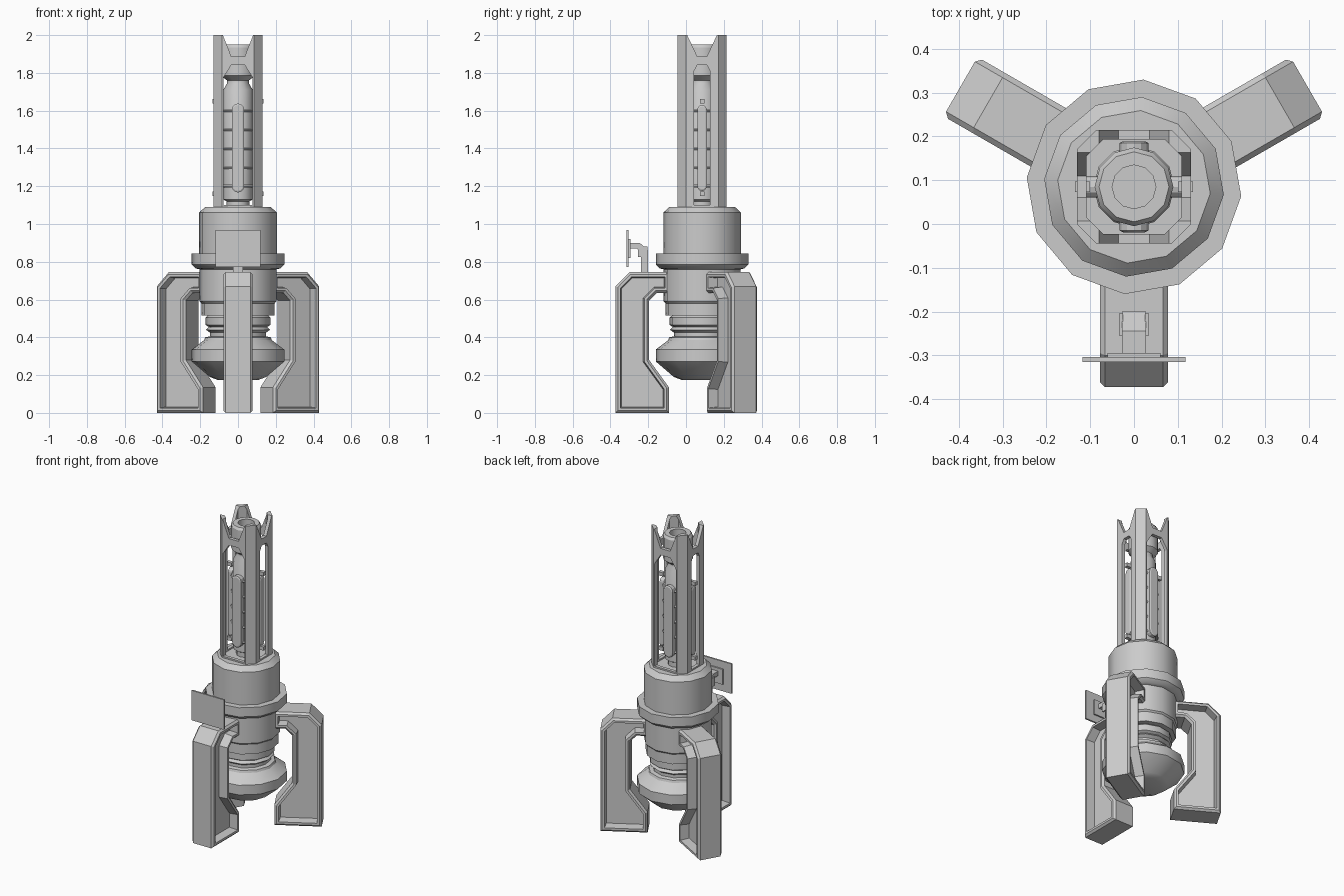
import bpy, bmesh, math
from mathutils import Matrix, Vector

if "Cube" in bpy.data.objects:
    bpy.data.objects.remove(bpy.data.objects["Cube"])

CY = 0.085  # y of the central axis


def finish(bm, name, smooth=None):
    bmesh.ops.recalc_face_normals(bm, faces=bm.faces)
    me = bpy.data.meshes.new(name)
    bm.to_mesh(me)
    bm.free()
    ob = bpy.data.objects.new(name, me)
    bpy.context.collection.objects.link(ob)
    if smooth:
        bpy.ops.object.select_all(action='DESELECT')
        ob.select_set(True)
        bpy.context.view_layer.objects.active = ob
        bpy.ops.object.shade_smooth_by_angle(angle=math.radians(smooth))
    return ob


def lathe(name, profile, sides=12, turn=-5, closed=False):
    """Revolve (radius, z) points about the central axis."""
    bm = bmesh.new()
    rings = []
    for r, z in profile:
        a = [math.radians(turn) + math.tau * i / sides for i in range(sides)]
        rings.append([bm.verts.new((r * math.cos(t), CY + r * math.sin(t), z)) for t in a])
    pairs = list(zip(rings, rings[1:]))
    if closed:
        pairs.append((rings[-1], rings[0]))
    else:
        bm.faces.new(rings[0])
        bm.faces.new(rings[-1])
    for a, b in pairs:
        for i in range(sides):
            j = (i + 1) % sides
            bm.faces.new((a[i], a[j], b[j], b[i]))
    return finish(bm, name, 32)


def prism_bm(points, half):
    """Extrude an outline in the xz plane from y=-half to y=half."""
    bm = bmesh.new()
    a = [bm.verts.new((x, -half, z)) for x, z in points]
    b = [bm.verts.new((x, half, z)) for x, z in points]
    caps = [bm.faces.new(a), bm.faces.new(b)]
    for i in range(len(points)):
        j = (i + 1) % len(points)
        bm.faces.new((a[i], a[j], b[j], b[i]))
    bmesh.ops.recalc_face_normals(bm, faces=bm.faces)
    return bm, caps


def place(angle, r=0):
    return (Matrix.Translation((0, CY, 0)) @ Matrix.Rotation(math.radians(angle), 4, 'Z')
            @ Matrix.Translation((r, 0, 0)))


def box(name, x, y, z):
    bm = bmesh.new()
    bmesh.ops.create_cube(bm, size=1)
    for v in bm.verts:
        v.co = Vector([(lo + hi) / 2 + c * (hi - lo) for c, (lo, hi) in zip(v.co, (x, y, z))])
    return finish(bm, name)


# Turned lower body
lathe("body", [(0.11, 0.175), (0.15, 0.19), (0.246, 0.272), (0.246, 0.335), (0.18, 0.385),
               (0.175, 0.4), (0.15, 0.405), (0.15, 0.425), (0.17, 0.44), (0.155, 0.455), (0.172, 0.465),
               (0.172, 0.505), (0.16, 0.515), (0.195, 0.515), (0.195, 0.58), (0.204, 0.59),
               (0.204, 0.76), (0.225, 0.765), (0.246, 0.785), (0.246, 0.845),
               (0.206, 0.845), (0.206, 1.06), (0.175, 1.09)])

# Three legs with recessed side panels
outline = [(0.458, 0), (0.458, 0.67), (0.385, 0.745), (0.17, 0.745), (0.17, 0.635),
           (0.24, 0.635), (0.28, 0.595), (0.28, 0.28), (0.175, 0.135), (0.175, 0)]
for name, angle in (("front_leg", -90), ("right_leg", 30), ("left_leg", 150)):
    bm, caps = prism_bm(outline, 0.066)
    for cap in caps:
        bmesh.ops.inset_region(bm, faces=[cap], thickness=0.012, depth=0.012, use_even_offset=True)
        bmesh.ops.inset_region(bm, faces=[cap], thickness=0.014, use_even_offset=True)
        bmesh.ops.inset_region(bm, faces=[cap], thickness=0.006, use_even_offset=True)
        for v in cap.verts:
            v.co.y *= 0.022 / 0.078
    bm.transform(place(angle))
    finish(bm, name)

# Square barrel shroud with chamfered corners
def octagon(h, c):
    return [(h, -h + c), (h, h - c), (h - c, h), (-h + c, h),
            (-h, h - c), (-h, -h + c), (-h + c, -h), (h - c, -h)]

bm = bmesh.new()
loops = [[bm.verts.new((x, CY + y, z)) for x, y in octagon(h, c)]
         for h, c, z in ((0.13, 0.044, 1.07), (0.13, 0.044, 2), (0.108, 0.038, 2), (0.108, 0.038, 1.07))]
for a, b in zip(loops, loops[1:] + loops[:1]):
    for i in range(8):
        bm.faces.new((a[i], a[(i + 1) % 8], b[(i + 1) % 8], b[i]))
shroud = finish(bm, "barrel_shroud")

# Cut the side windows and the notches at the muzzle
cutters = []
for angle, w, t in ((0, 0.078, 0.035), (90, 0.042, 0.025)):
    window = [(-w, 1.1), (w, 1.1), (w, 1.775 + (0.078 - w)), (t, 1.842), (-t, 1.842), (-w, 1.775 + (0.078 - w))]
    notch = [(-0.088, 2.02), (-t, 1.886), (t, 1.886), (0.088, 2.02)]
    for pts in (window, notch):
        bm, _ = prism_bm(pts, 0.3)
        bm.transform(place(angle))
        cutters.append(finish(bm, "shroud_cutter"))
bpy.context.view_layer.objects.active = shroud
for cutter in cutters:
    cutter.hide_render = True
    m = shroud.modifiers.new("cut", 'BOOLEAN')
    m.operation, m.object, m.solver = 'DIFFERENCE', cutter, 'EXACT'
    bpy.ops.object.modifier_apply(modifier=m.name)
    bpy.data.objects.remove(cutter)

# Inner barrel with hollow muzzle
lathe("inner_barrel", [(0.06, 1.07), (0.06, 1.12), (0.078, 1.13), (0.078, 1.71), (0.058, 1.745), (0.058, 1.76),
                       (0.09, 1.785), (0.09, 1.935), (0.08, 1.95), (0.05, 1.95), (0.05, 1.82)], turn=0)

# Coil rings round the barrel
for k in range(5):
    z = 1.2 + 0.1 * k
    ring = [(0.084 + 0.009 * math.cos(math.tau * i / 6), z + 0.009 * math.sin(math.tau * i / 6)) for i in range(6)]
    lathe("coil_ring", ring, turn=0, closed=True)

# Rounded rail in each window
for name, angle, w, r in (("front_rail", -90, 0.033, 0.085), ("back_rail", 90, 0.033, 0.085),
                          ("right_rail", 0, 0.025, 0.1), ("left_rail", 180, 0.025, 0.1)):
    arc = [math.pi * i / 6 for i in range(7)]
    pts = [(w * math.cos(a), 1.605 + w * math.sin(a)) for a in arc]
    pts += [(-w * math.cos(a), 1.20 - w * math.sin(a)) for a in arc]
    bm, caps = prism_bm(pts, 0.015)
    for cap in caps:
        bmesh.ops.inset_region(bm, faces=[cap], thickness=0.008, depth=0.004, use_even_offset=True)
    bm.transform(place(angle, r) @ Matrix.Rotation(math.radians(90), 4, 'Z'))
    finish(bm, name)
for s in (-1, 1):  # small end studs
    for z in (1.16, 1.65):
        box("rail_stud", sorted((s * 0.1, s * 0.135)), (CY - 0.012, CY + 0.012), (z - 0.012, z + 0.012))

# Screen on a bent bracket above the front leg
box("screen_panel", (-0.118, 0.118), (-0.315, -0.304), (0.772, 0.968))
box("screen_back", (-0.06, 0.06), (-0.305, -0.295), (0.82, 0.92))
bm, _ = prism_bm([(-0.2, 0.74), (-0.2, 0.86), (-0.245, 0.9), (-0.3, 0.9), (-0.3, 0.87),
                  (-0.26, 0.87), (-0.237, 0.845), (-0.237, 0.74)], 0.027)
bm.transform(Matrix.Rotation(math.radians(90), 4, 'Z'))
finish(bm, "screen_bracket")
for s in (-1, 1):
    box("bracket_cheek", sorted((s * 0.025, s * 0.034)), (-0.255, -0.205), (0.825, 0.88))
